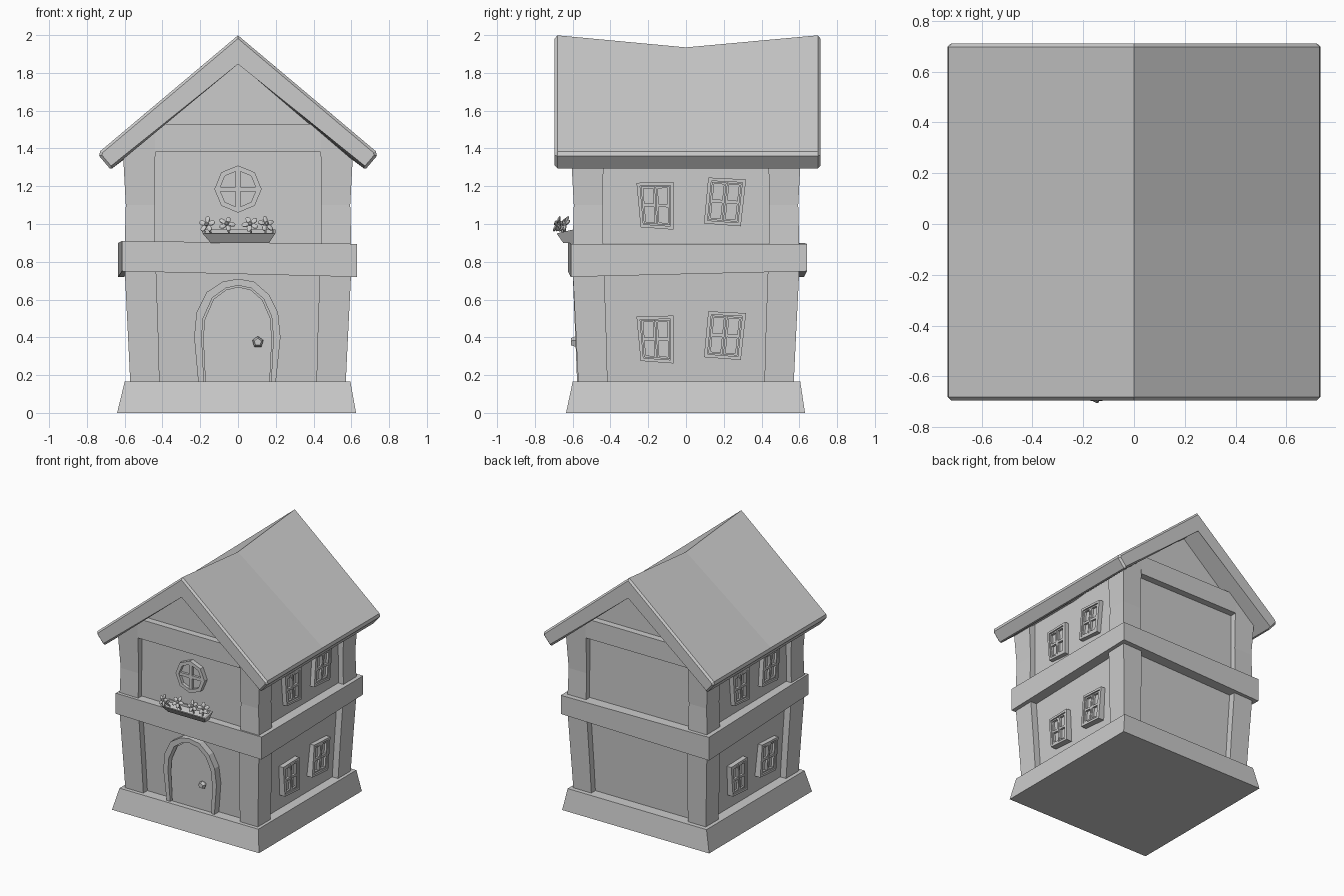
import bpy, bmesh
from math import sin, cos, pi
from mathutils import Vector, Matrix

if "Cube" in bpy.data.objects:
    bpy.data.objects.remove(bpy.data.objects["Cube"])


def build(name, parts, end_bevel=0):
    """One object from several lofts; each loft is a list of equal-length loops."""
    bm = bmesh.new()
    for loops in parts:
        rows = [[bm.verts.new(p) for p in loop] for loop in loops]
        n = len(rows[0])
        for a, b in zip(rows, rows[1:]):
            for i in range(n):
                j = (i + 1) % n
                bm.faces.new((a[i], a[j], b[j], b[i]))
        caps = [bm.faces.new(rows[0]), bm.faces.new(rows[-1])]
        if end_bevel:
            edges = list({e for f in caps for e in f.edges})
            bmesh.ops.bevel(bm, geom=edges, offset=end_bevel, segments=1, affect='EDGES')
    bmesh.ops.recalc_face_normals(bm, faces=bm.faces)
    return finish(name, bm)


def finish(name, bm):
    me = bpy.data.meshes.new(name)
    bm.to_mesh(me)
    bm.free()
    ob = bpy.data.objects.new(name, me)
    bpy.context.collection.objects.link(ob)
    return ob


def rect(x0, x1, y0, y1, z):
    return [(x0, y0, z), (x1, y0, z), (x1, y1, z), (x0, y1, z)]


def xz(pts, y):
    return [(x, y, z) for x, z in pts]


def ring(name, outer, inner, front, back, lean=0):
    """Frame between two outlines in the xz plane, as a run of four-sided blocks."""
    n, parts = len(outer), []
    closed = name.endswith("window_ring")
    for i in range(n if closed else n - 1):
        j = (i + 1) % n
        q = [outer[i], outer[j], inner[j], inner[i]]
        parts.append([[(x, front - lean * z, z) for x, z in q], xz(q, back)])
    return build(name, parts)


# Plinth and tilted middle belt
build("plinth", [[rect(-.64, .625, -.635, .63, 0), rect(-.6, .595, -.6, .605, .165)]])
belt = [(-.615, -.625), (.63, -.61), (.63, .64), (-.635, .625)]
build("middle_belt", [[[(x, y, z) for (x, y), z in zip(belt, (.75, .72, .75, .72))],
                       [(x, y, z) for (x, y), z in zip(belt, (.91, .895, .895, .9))]]])

# Recessed walls, the upper one including both gables
build("lower_wall", [[rect(-.52, .52, -.52, .52, .15), rect(-.55, .55, -.55, .55, .8)]])
gable = [(-.555, .8), (.555, .8), (.555, 1.41), (0, 1.885), (-.555, 1.41)]
build("upper_wall", [[xz(gable, -.555), xz(gable, .555)]])


# Corner posts that lean and bend slightly
def section(sx, sy, out, inn, z_out, z_in):
    return [(sx * out, sy * out, z_out), (sx * inn, sy * out, z_in),
            (sx * inn, sy * inn, z_in), (sx * out, sy * inn, z_out)]


for sx, sname in ((-1, "left"), (1, "right")):
    for sy, yname in ((-1, "front"), (1, "back")):
        low = [(.57, .415, .15, .15), (.583, .422, .42, .42), (.602, .435, .8, .8)]
        up = [(.602, .44, .8, .8), (.594, .44, 1.1, 1.1), (.608, .437, 1.36, 1.505)]
        build(f"{yname}_{sname}_post",
              [[section(sx, sy, *s) for s in run] for run in (low, up)])

# Gable beams
beam = [(-.44, 1.38), (.44, 1.38), (.44, 1.5), (.405, 1.53), (-.405, 1.53), (-.44, 1.5)]
for s, n in ((-1, "front"), (1, "back")):
    build(f"{n}_gable_beam", [[xz(beam, s * .607), xz(beam, s * .5)]])

# Roof with a sagging ridge
half = [(.73, 1.385), (.735, 1.36), (.68, 1.295), (.665, 1.295)]


def roof_loop(y, sag):
    pts = [(0, 2 - sag)] + half + [(0, 1.865 - sag)] + [(-x, z) for x, z in reversed(half)]
    return xz(pts, y)


build("roof", [[roof_loop(-.695, 0), roof_loop(0, .065), roof_loop(.712, 0)]], end_bevel=.014)

# Arched door, its frame and the knob
outer = [(-.21, .16), (-.232, .4), (-.22, .53), (-.165, .64), (-.08, .695), (0, .71),
         (.085, .695), (.165, .625), (.212, .53), (.225, .4), (.2, .16)]
inner = [(-.18, .16), (-.192, .4), (-.185, .5), (-.135, .61), (-.065, .66), (0, .675),
         (.07, .66), (.135, .605), (.178, .51), (.187, .4), (.175, .16)]
ring("door_frame", outer, inner, -.57, -.5, lean=.04)
panel = [(x * .96, z if z < .2 else z - .008) for x, z in inner]
build("door", [[xz(panel, -.56), xz(panel, -.5)]])


def circle(cx, cz, r, n, start=0):
    return [(cx + r * cos(start + 2 * pi * i / n), cz + r * sin(start + 2 * pi * i / n))
            for i in range(n)]


build("door_knob", [[xz(circle(.105, .375, r, 5, pi / 2), y)
                     for r, y in ((.012, -.55), (.012, -.575), (.031, -.585), (.02, -.61))]])

# Eight-sided front window
ring("round_window_ring", circle(0, 1.185, .125, 8), circle(0, 1.185, .098, 8), -.59, -.54)
build("round_window_bars", [
    [rect(-.105, .105, -.583, -.54, 1.173), rect(-.105, .105, -.583, -.54, 1.197)],
    [rect(-.012, .012, -.583, -.54, 1.085), rect(-.012, .012, -.583, -.54, 1.285)]])
build("round_window_glass", [[xz(circle(0, 1.185, .11, 8), -.565), xz(circle(0, 1.185, .11, 8), -.54)]])


# Crooked side windows: rectangles in 0..1 mapped onto a skewed outline
def window(name, quad, dz, front, side):
    bl, br, tr, tl = [Vector(q) for q in quad]

    def block(u0, u1, v0, v1, xf):
        def loop(x):
            out = []
            for u, v in ((u0, v0), (u1, v0), (u1, v1), (u0, v1)):
                p = bl.lerp(br, u).lerp(tl.lerp(tr, u), v)
                out.append((side * x, side * p.x, p.y + dz))
            return out
        return [loop(front - .06), loop(xf)]
    f = front
    frame = [(0, .09, 0, 1), (.91, 1, 0, 1), (.09, .91, 0, .07), (.09, .91, .93, 1)]
    parts = [block(*b, f) for b in frame]
    for u0, u1 in ((.11, .49), (.51, .89)):          # two sashes with two panes each
        bars = [(u0, u0 + .06, .09, .91), (u1 - .06, u1, .09, .91)]
        bars += [(u0 + .06, u1 - .06, a, b) for a, b in ((.09, .13), (.465, .535), (.87, .91))]
        parts += [block(*b, f - .005) for b in bars]
    parts.append(block(.05, .95, .05, .95, f - .022))
    build(name, parts)


near = [(-.24, .275), (-.065, .262), (-.065, .515), (-.262, .51)]
far = [(.095, .295), (.29, .28), (.318, .528), (.118, .538)]
for side, sname in ((1, "right"), (-1, "left")):
    for quad, qname in ((near, "first"), (far, "second")):
        window(f"{sname}_lower_{qname}_window", quad, 0, .573, side)
        window(f"{sname}_upper_{qname}_window", quad, .708, .59, side)


# Flower box with a sunken top
def tray(x0, x1, yf, yb, zf, zb):
    return [(x0, yf, zf), (x1, yf, zf), (x1, yb, zb), (x0, yb, zb)]


build("flower_box", [[tray(-.145, .165, -.65, -.59, .9, .9),
                      tray(-.188, .198, -.685, -.59, .95, .972),
                      tray(-.175, .185, -.675, -.6, .952, .97),
                      tray(-.17, .18, -.67, -.6, .935, .95)]])

# Flowers: five flattened petals around a bud, on a short stem
flowers = [(-.165, -.682, .998, -.35, .35), (-.06, -.655, 1.0, .15, .6),
           (.065, -.65, 1.0, -.1, .5), (.15, -.64, 1.0, .4, .45)]
for k, (x, y, z, turn, tilt) in enumerate(flowers):
    bm = bmesh.new()
    base = Matrix.Translation((x, y, z)) @ Matrix.Rotation(turn, 4, 'Z') @ Matrix.Rotation(-tilt, 4, 'X')
    for i in range(5):
        m = base @ Matrix.Rotation(2 * pi * i / 5 + k * .4, 4, 'Y') @ Matrix.Translation((0, 0, .027))
        bmesh.ops.create_uvsphere(bm, u_segments=6, v_segments=4, radius=1,
                                  matrix=m @ Matrix.Diagonal((.015, .007, .02, 1)))
    bmesh.ops.create_uvsphere(bm, u_segments=6, v_segments=4, radius=.012,
                              matrix=base @ Matrix.Translation((0, -.006, 0)))
    foot, head = Vector((x * .9 + .01, -.64, .94)), Vector((x, y, z))
    d = head - foot
    bmesh.ops.create_cone(bm, segments=5, radius1=.006, radius2=.005, depth=d.length, cap_ends=True,
                          matrix=Matrix.Translation((foot + head) / 2) @ d.to_track_quat('Z', 'Y').to_matrix().to_4x4())
    finish(f"flower_{k + 1}", bm)
